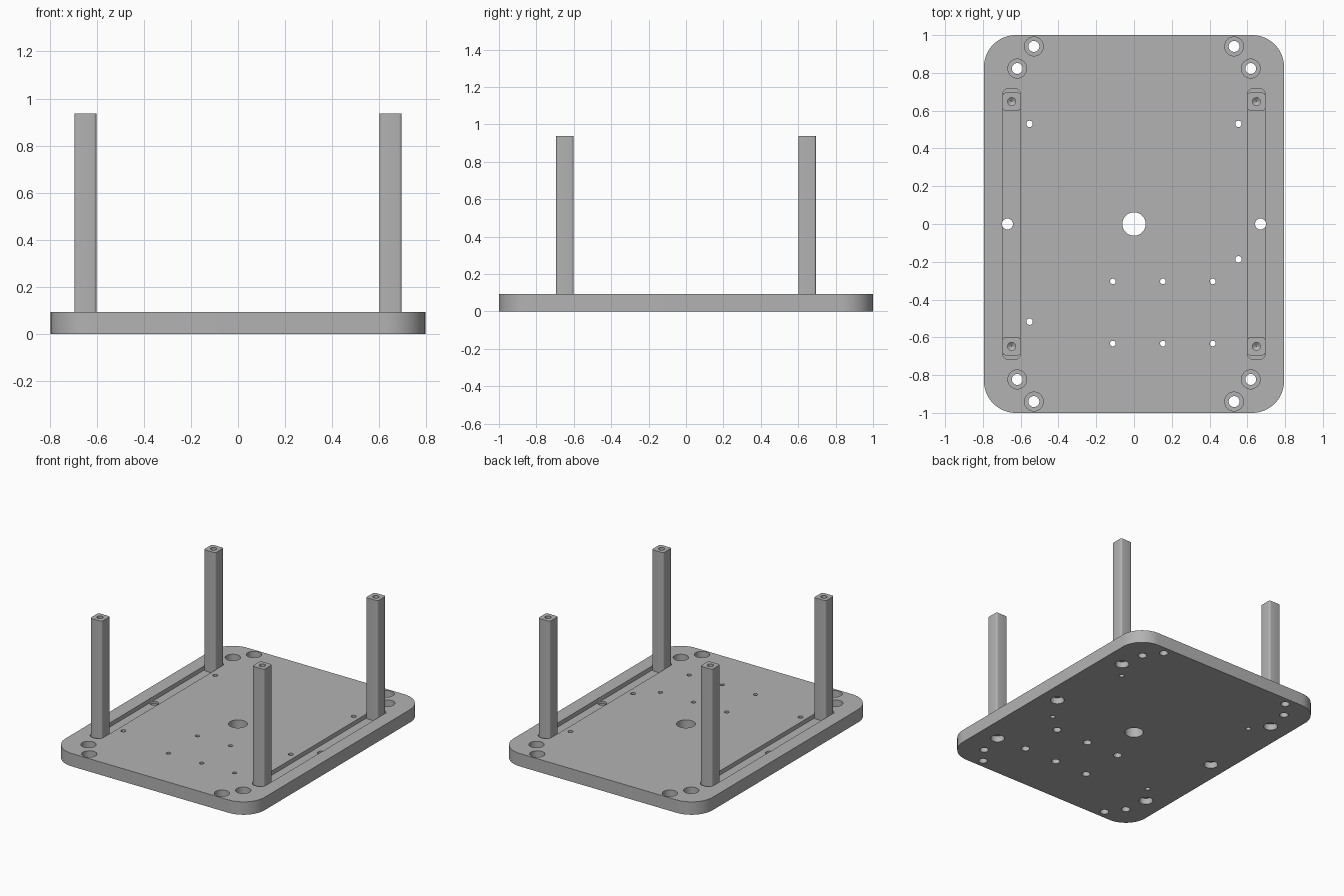
import bpy, bmesh
from math import cos, sin, pi
from mathutils import Matrix

THICK = 0.093      # plate thickness
FLOOR = 0.063      # floor of the slots
POST_TOP = 0.937
POST = 0.648       # post centre offset in x and y

cube = bpy.data.objects.get("Cube")
if cube:
    bpy.data.objects.remove(cube, do_unlink=True)

grey = bpy.data.materials.new("plain grey")
grey.use_nodes = True
colour = (0.45, 0.45, 0.45, 1)
grey.diffuse_color = colour
grey.node_tree.nodes["Principled BSDF"].inputs["Base Color"].default_value = colour


def make(name, bm):
    bmesh.ops.recalc_face_normals(bm, faces=bm.faces)
    mesh = bpy.data.meshes.new(name)
    bm.to_mesh(mesh)
    bm.free()
    mesh.materials.append(grey)
    obj = bpy.data.objects.new(name, mesh)
    bpy.context.collection.objects.link(obj)
    return obj


def rounded_box(bm, centre, half, radius, z0, z1, steps):
    """Upright box with rounded vertical corners."""
    ring = []
    for i, (sx, sy) in enumerate([(1, 1), (-1, 1), (-1, -1), (1, -1)]):
        for k in range(steps + 1):
            a = (i + k / steps) * pi / 2
            x = centre[0] + sx * (half[0] - radius) + radius * cos(a)
            y = centre[1] + sy * (half[1] - radius) + radius * sin(a)
            ring.append(bm.verts.new((x, y, z0)))
    base = bm.faces.new(ring)
    side = bmesh.ops.extrude_face_region(bm, geom=[base], use_keep_orig=True)
    top = [v for v in side["geom"] if isinstance(v, bmesh.types.BMVert)]
    bmesh.ops.translate(bm, verts=top, vec=(0, 0, z1 - z0))


def lathe(bm, x, y, profile, sides=32):
    """Closed solid from a list of (radius, z), used for stepped holes."""
    rings = []
    for r, z in profile:
        rings.append([bm.verts.new((x + r * cos(2 * pi * k / sides),
                                    y + r * sin(2 * pi * k / sides), z))
                      for k in range(sides)])
    for a, b in zip(rings, rings[1:]):
        for k in range(sides):
            j = (k + 1) % sides
            bm.faces.new((a[k], a[j], b[j], b[k]))
    bm.faces.new(rings[0])
    bm.faces.new(rings[-1])


def cut(obj, cutter):
    mod = obj.modifiers.new("cut", 'BOOLEAN')
    mod.operation = 'DIFFERENCE'
    mod.solver = 'EXACT'
    mod.object = cutter
    bpy.context.view_layer.update()
    graph = bpy.context.evaluated_depsgraph_get()
    result = bpy.data.meshes.new_from_object(obj.evaluated_get(graph))
    obj.modifiers.clear()
    obj.data = result
    bpy.data.objects.remove(cutter, do_unlink=True)


def smooth(obj):
    bpy.ops.object.select_all(action='DESELECT')
    obj.select_set(True)
    bpy.context.view_layer.objects.active = obj
    bpy.ops.object.shade_smooth_by_angle(angle=0.55)


# Base plate with rounded corners
bm = bmesh.new()
rounded_box(bm, (0, 0), (0.795, 1), 0.17, 0, THICK, 16)
plate = make("base_plate", bm)

# Long slots that hold the posts
bm = bmesh.new()
for s in (-1, 1):
    rounded_box(bm, (s * POST, 0), (0.048, 0.718), 0.035, FLOOR, 0.2, 8)
cut(plate, make("slot_cutter", bm))

# Holes: plain, widened from above, or widened from below
LOW, HIGH = -0.1, 0.2


def plain(r):
    return [(r, LOW), (r, HIGH)]


def wide_below(r, wide, depth):
    return [(wide, LOW), (wide, depth), (r, depth), (r, HIGH)]


def wide_above(r, wide, depth):
    return [(r, LOW), (r, depth), (wide, depth), (wide, HIGH)]


bm = bmesh.new()
lathe(bm, 0, 0, plain(0.062), 48)
for sx in (-1, 1):
    lathe(bm, sx * 0.67, 0, wide_below(0.029, 0.046, 0.045))
    for sy in (-1, 1):
        lathe(bm, sx * 0.53, sy * 0.94, wide_above(0.029, 0.05, 0.04))
        lathe(bm, sx * 0.618, sy * 0.823, wide_above(0.029, 0.05, 0.04))
        lathe(bm, sx * POST, sy * POST, wide_below(0.028, 0.046, 0.045))
for x, y in [(-0.553, 0.53), (0.553, 0.53), (0.553, -0.187), (-0.553, -0.517)]:
    lathe(bm, x, y, plain(0.017), 20)
for x in (-0.112, 0.153, 0.417):
    for y in (-0.304, -0.633):
        lathe(bm, x, y, wide_below(0.015, 0.028, 0.045), 24)
cut(plate, make("hole_cutter", bm))
smooth(plate)

# Posts with a blind screw hole in each end
for sx, side in ((-1, "right"), (1, "left")):
    for sy, end in ((-1, "front"), (1, "back")):
        x, y = sx * POST, sy * POST
        bm = bmesh.new()
        rounded_box(bm, (x, y), (0.047, 0.047), 0.012, FLOOR, POST_TOP, 4)
        post = make(f"{end}_{side}_post", bm)
        bm = bmesh.new()
        for edge, inward in ((POST_TOP, -1), (FLOOR, 1)):
            lathe(bm, x, y, [(0.021, edge - inward * 0.05),
                             (0.021, edge + inward * 0.15),
                             (0.001, edge + inward * 0.165)], 24)
        cut(post, make("screw_hole_cutter", bm))
        smooth(post)
